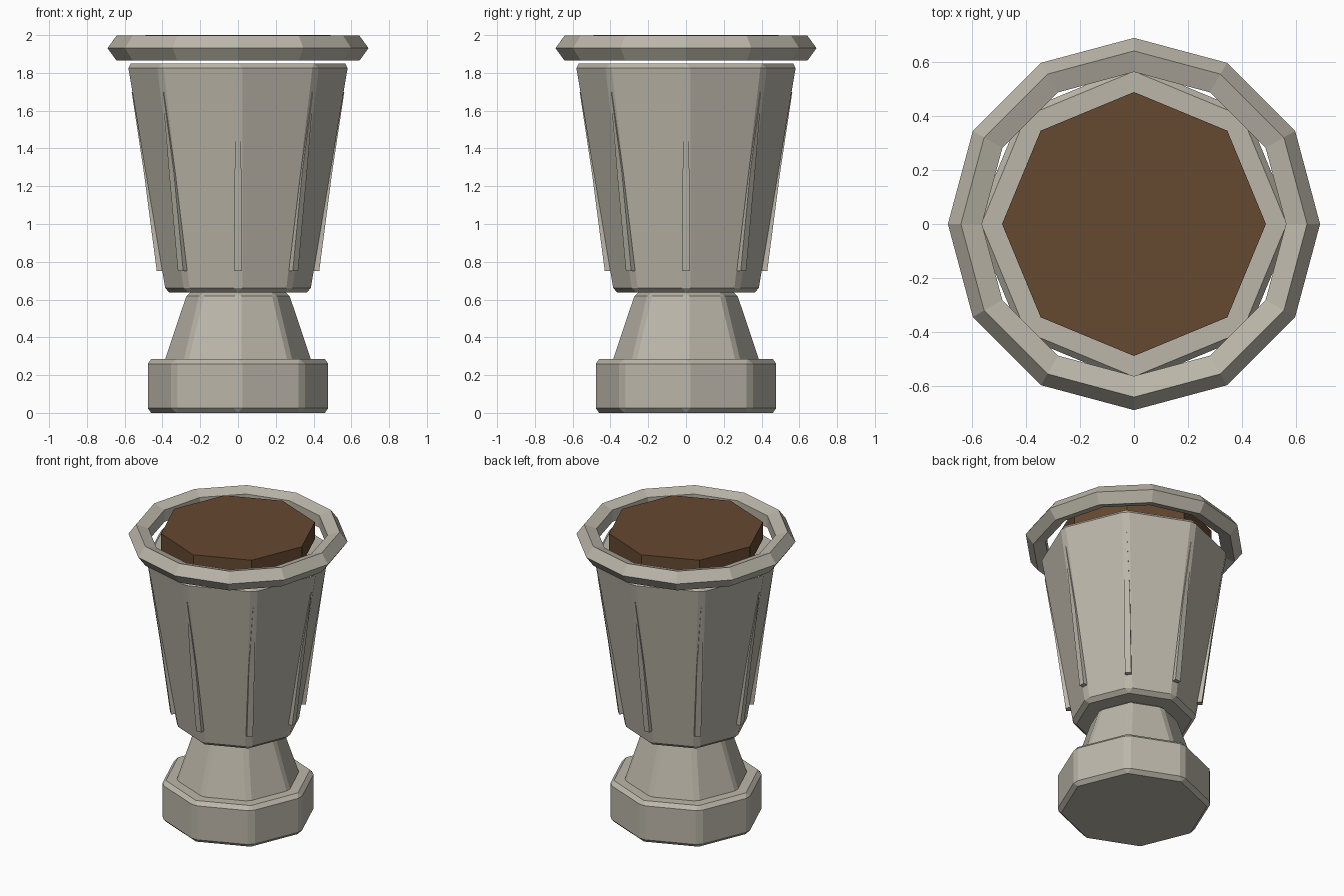
import bpy, bmesh, math

if "Cube" in bpy.data.objects:
    bpy.data.objects.remove(bpy.data.objects["Cube"])


def material(name, rgb):
    m = bpy.data.materials.new(name)
    m.diffuse_color = (*rgb, 1)
    m.use_nodes = True
    m.node_tree.nodes["Principled BSDF"].inputs["Base Color"].default_value = m.diffuse_color
    return m


stone = material("stone", (0.50, 0.47, 0.40))
earth = material("earth", (0.13, 0.065, 0.03))


def add_object(name, bm, mat):
    bmesh.ops.recalc_face_normals(bm, faces=bm.faces)
    me = bpy.data.meshes.new(name)
    bm.to_mesh(me)
    bm.free()
    me.materials.append(mat)
    ob = bpy.data.objects.new(name, me)
    bpy.context.collection.objects.link(ob)
    return ob


def octagon_drum(name, r0, r1, z0, z1, mat, bevel=0):
    """Eight-sided tapered drum with corners on the axes."""
    bm = bmesh.new()
    bmesh.ops.create_cone(bm, cap_ends=True, segments=8,
                          radius1=r0, radius2=r1, depth=z1 - z0)
    bmesh.ops.translate(bm, verts=bm.verts, vec=(0, 0, (z0 + z1) / 2))
    ob = add_object(name, bm, mat)
    if bevel:
        mod = ob.modifiers.new("bevel", 'BEVEL')
        mod.width = bevel
        mod.segments = 1
    return ob


# Plinth, stem, bowl and soil
octagon_drum("base", 0.487, 0.487, 0.0, 0.285, stone, 0.025)
octagon_drum("stem", 0.405, 0.275, 0.25, 0.637, stone, 0.02)
octagon_drum("bowl", 0.391, 0.594, 0.637, 1.85, stone, 0.025)
octagon_drum("soil", 0.49, 0.49, 1.88, 2.0, earth)

# Rim: faceted ring with a five-sided section
bpy.ops.mesh.primitive_torus_add(location=(0, 0, 1.931), major_segments=12,
                                 minor_segments=5, major_radius=0.621,
                                 minor_radius=0.07)
rim = bpy.context.object
rim.name = "rim"
rim.data.materials.append(stone)

# Tapering ribs along the bowl corners: (height, outer radius, half width)
sections = [(0.75, 0.43, 0.02), (1.27, 0.498, 0.018), (1.70, 0.563, 0.003)]
bm = bmesh.new()
for i in range(8):
    a = i * math.pi / 4
    c, s = math.cos(a), math.sin(a)
    rings = []
    for z, r, w in sections:
        corners = [(r, -w), (r, w), (r - 0.05, w), (r - 0.05, -w)]
        rings.append([bm.verts.new((u * c - v * s, u * s + v * c, z))
                      for u, v in corners])
    for lo, hi in zip(rings, rings[1:]):
        for k in range(4):
            n = (k + 1) % 4
            bm.faces.new((lo[k], lo[n], hi[n], hi[k]))
    bm.faces.new(rings[0][::-1])
    bm.faces.new(rings[-1])
add_object("bowl_ribs", bm, stone)
